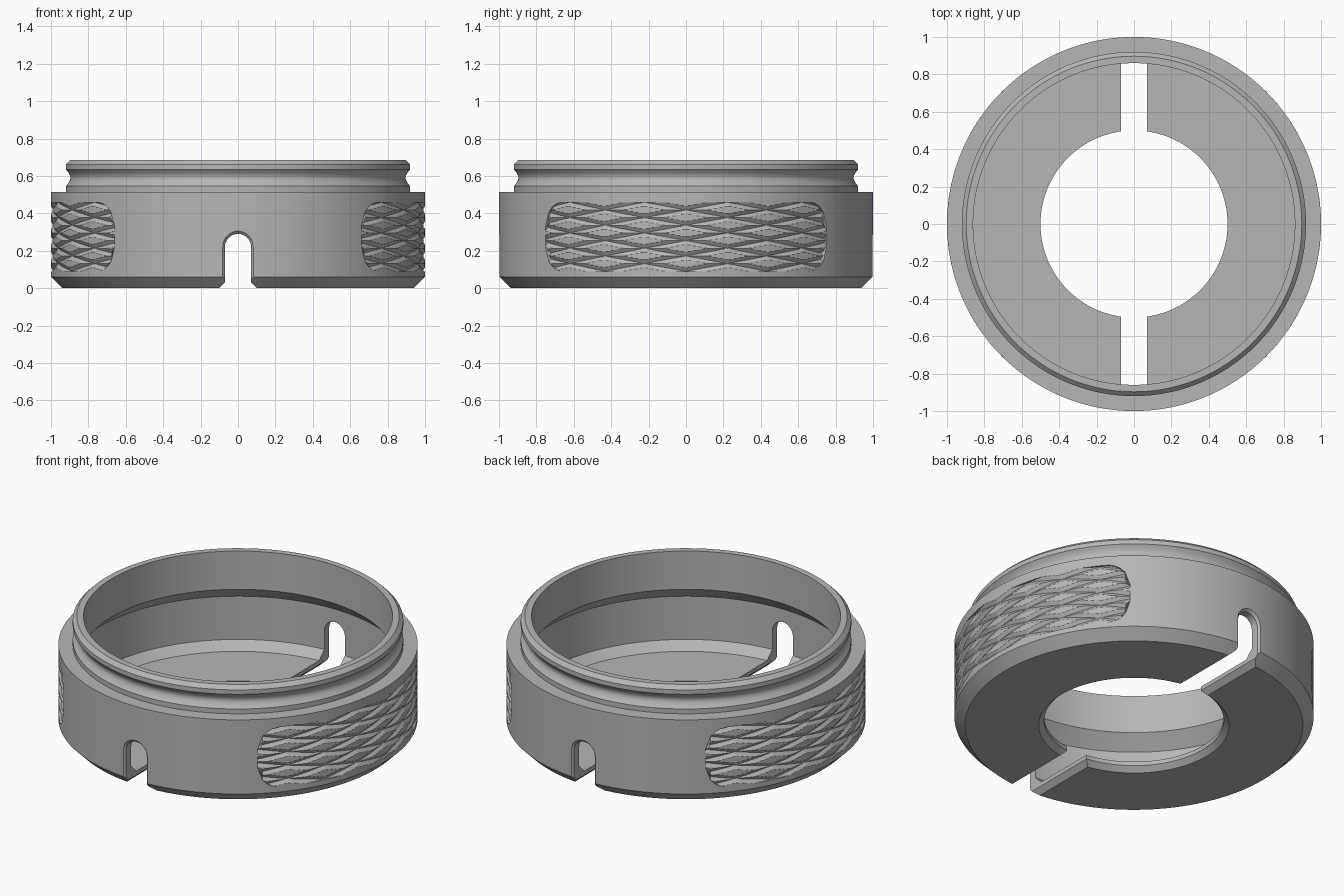
import bpy, bmesh
from math import sin, cos, pi, radians, sqrt

cube = bpy.data.objects.get("Cube")
if cube:
    bpy.data.objects.remove(cube, do_unlink=True)

SEGMENTS = 192
STEPS = 16                    # grid steps per knurl diamond
PITCH_A = radians(26)         # diamond width as an angle
PITCH_Z = 0.082               # diamond height
PANEL_Z = 0.09                # bottom of the knurled panel
HALF_COLS = 30
ROWS = 72

metal = bpy.data.materials.new("grey metal")
metal.use_nodes = True
grey = (0.47, 0.47, 0.47, 1)
metal.diffuse_color = grey
shader = metal.node_tree.nodes["Principled BSDF"]
shader.inputs["Base Color"].default_value = grey
shader.inputs["Roughness"].default_value = 0.6


def finish(name, bm):
    bmesh.ops.recalc_face_normals(bm, faces=bm.faces)
    mesh = bpy.data.meshes.new(name)
    bm.to_mesh(mesh)
    bm.free()
    obj = bpy.data.objects.new(name, mesh)
    bpy.context.collection.objects.link(obj)
    mesh.materials.append(metal)
    return obj


def loft(bm, loops, closed):
    """Bridge equal vertex loops, capping the ends when not closed."""
    rings = [[bm.verts.new(p) for p in loop] for loop in loops]
    n = len(rings[0])
    pairs = list(zip(rings, rings[1:]))
    if closed:
        pairs.append((rings[-1], rings[0]))
    for a, b in pairs:
        for i in range(n):
            j = (i + 1) % n
            bm.faces.new((a[i], a[j], b[j], b[i]))
    if not closed:
        bm.faces.new(rings[0])
        bm.faces.new(rings[-1])


def cut(target, cutter):
    cutter.hide_render = True
    mod = target.modifiers.new("cut", 'BOOLEAN')
    mod.operation = 'DIFFERENCE'
    mod.solver = 'EXACT'
    mod.object = cutter
    select(target)
    bpy.ops.object.modifier_apply(modifier=mod.name)
    bpy.data.objects.remove(cutter, do_unlink=True)


def select(obj):
    bpy.ops.object.select_all(action='DESELECT')
    obj.select_set(True)
    bpy.context.view_layer.objects.active = obj


# Housing ring: turned profile with a rounded seal groove in the neck
groove = [(0.92 - 0.024 * sin(pi * i / 10), 0.545 + 0.009 * i) for i in range(11)]
profile = [(0.53, 0), (0.94, 0), (1, 0.06), (1, 0.515), (0.92, 0.515)]
profile += groove
profile += [(0.92, 0.662), (0.897, 0.685), (0.86, 0.685), (0.86, 0.45),
            (0.94, 0.37), (0.94, 0.105), (0.89, 0.055), (0.5, 0.055), (0.5, 0.03)]
bm = bmesh.new()
loft(bm, [[(r * cos(a), r * sin(a), z) for r, z in profile]
          for a in (2 * pi * k / SEGMENTS for k in range(SEGMENTS))], True)
housing = finish("housing_ring", bm)


# Arched slot through front and back, flared at its outer and bottom edges
def slot_section(y, grow):
    r = 0.07 + grow
    right = [(r + 0.08, -0.05), (r, 0.03)]
    arch = [(r * cos(pi * i / 24), 0.22 + r * sin(pi * i / 24)) for i in range(25)]
    left = [(-x, z) for x, z in reversed(right)]
    return [(x, y, z) for x, z in right + arch + left]


bm = bmesh.new()
loft(bm, [slot_section(y, g) for y, g in
          ((-1.03, 0.045), (-0.985, 0), (0.985, 0), (1.03, 0.045))], False)
cut(housing, finish("slot_cutter", bm))


# Knurled grip panels on both sides
def panel_span(col):
    """Lower and upper height of the rounded panel at a column."""
    radius, half = 0.13, ROWS / STEPS * PITCH_Z / 2
    end = HALF_COLS * PITCH_A / STEPS
    over = max(0, abs(col) * PITCH_A / STEPS - (end - radius))
    h = half - radius + sqrt(max(0, radius ** 2 - over ** 2))
    return PANEL_Z + half - h, PANEL_Z + half + h


def groove_depth(a, z):
    """Two crossing families of V grooves."""
    depth = 0
    for sign in (1, -1):
        u = (z - PANEL_Z) / PITCH_Z + sign * a / PITCH_A
        depth = max(depth, 1 - abs(u - round(u)) / 0.25)
    return 0.014 * depth


columns = range(-HALF_COLS, HALF_COLS + 1)
for name, turn in (("left_grip", 0), ("right_grip", pi)):
    # Recess for the panel
    sections = []
    for c in columns:
        a = c * PITCH_A / STEPS + turn
        lo, hi = panel_span(c)
        sections.append([(r * cos(a), r * sin(a), z) for r, z in
                         ((0.975, lo), (1.05, lo), (1.05, hi), (0.975, hi))])
    bm = bmesh.new()
    loft(bm, sections, False)
    cut(housing, finish("grip_cutter", bm))

    # Knurled surface: angle and height grid, then wrapped onto the wall
    bm = bmesh.new()
    grid = []
    for c in columns:
        lo, hi = panel_span(c)
        heights = (PANEL_Z + k * PITCH_Z / STEPS for k in range(ROWS + 1))
        grid.append([bm.verts.new((0, c * PITCH_A / STEPS, min(max(z, lo), hi)))
                     for z in heights])
    for left, right in zip(grid, grid[1:]):
        for k in range(ROWS):
            bm.faces.new((left[k], right[k], right[k + 1], left[k + 1]))
    bmesh.ops.remove_doubles(bm, verts=bm.verts, dist=0.0001)
    bmesh.ops.poke(bm, faces=bm.faces)
    for v in bm.verts:
        a, z = v.co.y, v.co.z
        r = 1 - groove_depth(a, z)
        v.co = (r * cos(a + turn), r * sin(a + turn), z)
    grip = finish(name, bm)
    # Open patch: make sure it faces outward
    if sum(p.normal.dot(p.center) for p in grip.data.polygons) < 0:
        grip.data.flip_normals()

select(housing)
bpy.ops.object.shade_smooth_by_angle(angle=radians(25))
